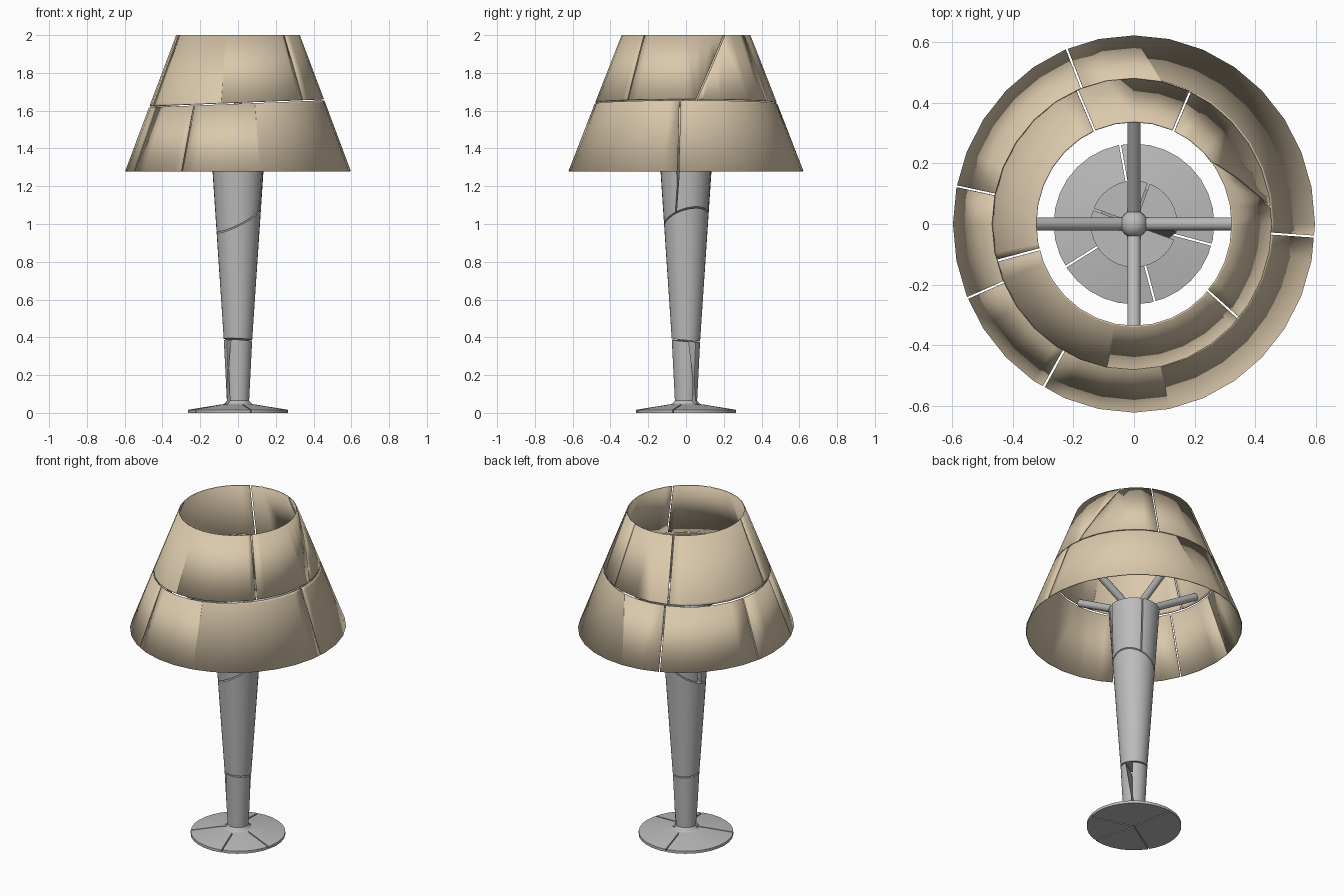
import bpy, bmesh, math
from mathutils import Vector, Matrix

if "Cube" in bpy.data.objects:
    bpy.data.objects.remove(bpy.data.objects["Cube"])

GAP = 0.0035


def material(name, rgb):
    m = bpy.data.materials.new(name)
    m.diffuse_color = (*rgb, 1)
    m.use_nodes = True
    m.node_tree.nodes["Principled BSDF"].inputs["Base Color"].default_value = m.diffuse_color
    return m


GREY = material("grey metal", (0.50, 0.50, 0.50))
CREAM = material("cream fabric", (0.70, 0.58, 0.41))


def lathe(profile, sides=32, sx=1.0):
    """Spin a list of (radius, z) points around z."""
    bm = bmesh.new()
    vs = [bm.verts.new((r, 0, z)) for r, z in profile]
    es = [bm.edges.new(p) for p in zip(vs, vs[1:])]
    bmesh.ops.spin(bm, geom=vs + es, cent=(0, 0, 0), axis=(0, 0, 1),
                   angle=math.tau, steps=sides, use_merge=False)
    bmesh.ops.remove_doubles(bm, verts=bm.verts, dist=1e-4)
    bmesh.ops.recalc_face_normals(bm, faces=bm.faces)
    for v in bm.verts:
        v.co.x *= sx
    return bm


def keep(bm, point, normal, solid):
    """Keep the side of a plane that the normal points to, leaving a small gap."""
    n = Vector(normal).normalized()
    res = bmesh.ops.bisect_plane(bm, geom=bm.verts[:] + bm.edges[:] + bm.faces[:], dist=1e-5,
                                 plane_co=Vector(point) + n * GAP, plane_no=n, clear_inner=True)
    if solid:
        edges = [e for e in bm.edges if e.is_boundary]
        if edges:
            bmesh.ops.holes_fill(bm, edges=edges, sides=0)


def finish(bm, name, mat, thickness=0):
    bmesh.ops.recalc_face_normals(bm, faces=bm.faces)
    me = bpy.data.meshes.new(name)
    bm.to_mesh(me)
    bm.free()
    me.materials.append(mat)
    ob = bpy.data.objects.new(name, me)
    bpy.context.collection.objects.link(ob)
    bpy.context.view_layer.objects.active = ob
    bpy.ops.object.select_all(action='DESELECT')
    ob.select_set(True)
    bpy.ops.object.shade_smooth_by_angle(angle=math.radians(30))
    if thickness:
        s = ob.modifiers.new("thickness", 'SOLIDIFY')
        s.thickness = thickness
        s.offset = -1
    return ob


def radial(deg, tilt=0):
    """Normal of an upright crack plane at an angle, optionally leaning."""
    a = math.radians(deg)
    return Vector((-math.sin(a), math.cos(a), -tilt))


def pieces(source, name, mat, cracks, level_cuts=(), solid=True, z_ref=0, thickness=0):
    """Split a copy of source into wedges between (angle, tilt) cracks."""
    for i, (a, t) in enumerate(cracks):
        b, u = cracks[(i + 1) % len(cracks)]
        bm = source.copy()
        for p, n in level_cuts:
            keep(bm, p, n, solid)
        keep(bm, (0, 0, z_ref), radial(a, t), solid)
        keep(bm, (0, 0, z_ref), -radial(b, u), solid)
        finish(bm, f"{name}_{i + 1}", mat, thickness)


# Shade: cone shell split into an upper and a lower ring of shards
shade = lathe([(0.622, 1.28), (0.482, 1.64), (0.341, 2.0)], 32, 0.96)
seam, up = (0, 0, 1.64), Vector((-0.04, 0.0, 1))
pieces(shade, "shade_upper", CREAM, [(-42, 0), (7, 0.5), (67, 0), (113, 0), (195, 0)],
       [(seam, up)], False, 1.66, 0.006)
pieces(shade, "shade_lower", CREAM, [(-4, 0), (111, 0), (168, 0), (204, 0), (241, 0)],
       [(seam, -up)], False, 1.45, 0.006)
shade.free()

# Foot: flat disc with a sloping top, split by radial cracks
foot = lathe([(0, 0), (0.265, 0), (0.265, 0.016), (0.09, 0.045), (0, 0.05)])
pieces(foot, "foot", GREY, [(-75, 0), (-15, 0), (100, 0), (212, 0)])
foot.free()

# Stem: flared column split at two heights
stem = lathe([(0, 0.04), (0.095, 0.04), (0.07, 0.05), (0.059, 0.065),
              (0.075, 0.385), (0.143, 1.40), (0, 1.40)], 32)
low, low_n = (0, 0, 0.385), Vector((0.05, 0.08, 1))
high, high_n = (0, 0, 1.02), Vector((-0.5, -0.25, 1))
pieces(stem, "stem_bottom", GREY, [(40, 0), (215, 0.15)], [(low, -low_n)], z_ref=0.2)
middle = stem.copy()
keep(middle, low, low_n, True)
keep(middle, high, -high_n, True)
finish(middle, "stem_middle", GREY)
pieces(stem, "stem_top", GREY, [(-20, 0.1), (70, 0), (160, 0)], [(high, high_n)], z_ref=1.2)
stem.free()

# Hub on top of the stem
hub = bmesh.new()
bmesh.ops.create_uvsphere(hub, u_segments=24, v_segments=12, radius=0.045,
                          matrix=Matrix.Translation((0, 0, 1.41)))
finish(hub, "hub", GREY)

# Four sloping arms from the hub out to the shade
for i in range(4):
    d = Vector((math.cos(i * math.pi / 2), math.sin(i * math.pi / 2), 0))
    start = d * 0.03 + Vector((0, 0, 1.40))
    end = d * (0.445 if i % 2 == 0 else 0.465) + Vector((0, 0, 1.65))
    axis = end - start
    arm = bmesh.new()
    bmesh.ops.create_cone(arm, cap_ends=True, segments=16, radius1=0.022, radius2=0.022,
                          depth=axis.length,
                          matrix=Matrix.Translation((start + end) / 2)
                          @ axis.to_track_quat('Z', 'Y').to_matrix().to_4x4())
    finish(arm, f"arm_{i + 1}", GREY)
